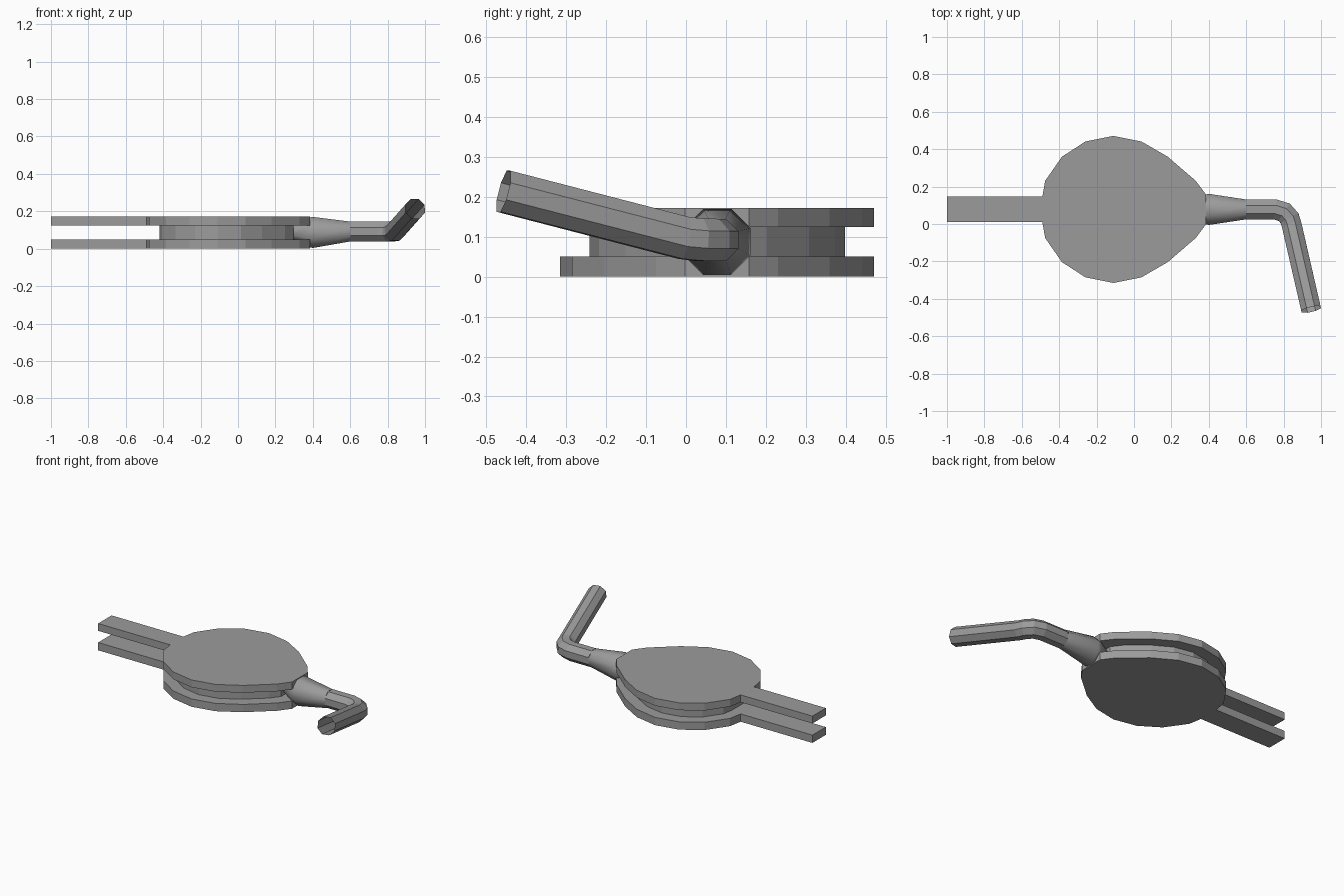
import bpy
import bmesh
import math
from mathutils import Vector

cube = bpy.data.objects.get("Cube")
if cube:
    bpy.data.objects.remove(cube, do_unlink=True)

MID_Y = 0.078

# Single grey material
grey = bpy.data.materials.new("plain grey")
grey.use_nodes = True
color = (0.33, 0.33, 0.33, 1)
grey.diffuse_color = color
grey.node_tree.nodes["Principled BSDF"].inputs["Base Color"].default_value = color


def finish(name, bm, smooth=False):
    bmesh.ops.recalc_face_normals(bm, faces=bm.faces)
    for f in bm.faces:
        f.smooth = smooth
    mesh = bpy.data.meshes.new(name)
    bm.to_mesh(mesh)
    bm.free()
    mesh.materials.append(grey)
    obj = bpy.data.objects.new(name, mesh)
    bpy.context.collection.objects.link(obj)
    return obj


def slab(name, outline, z0, z1):
    """Extrude a flat outline between two heights."""
    bm = bmesh.new()
    face = bm.faces.new([bm.verts.new((x, y, z0)) for x, y in outline])
    ext = bmesh.ops.extrude_face_region(bm, geom=[face])
    verts = [g for g in ext["geom"] if isinstance(g, bmesh.types.BMVert)]
    bmesh.ops.translate(bm, verts=verts, vec=(0, 0, z1 - z0))
    return finish(name, bm)


def loft(name, path, radii, smooth=False):
    """Sweep an eight-sided section along a path, leaving the ends open."""
    pts = [Vector(p) for p in path]
    bm = bmesh.new()
    rings = []
    for i, p in enumerate(pts):
        a = (p - pts[i - 1]).normalized() if i else (pts[1] - p).normalized()
        b = (pts[i + 1] - p).normalized() if i < len(pts) - 1 else a
        t = (a + b).normalized()
        side = t.cross(Vector((0, 0, 1))).normalized()
        up = side.cross(t)
        r = radii[i] / math.cos(math.pi / 8)
        miter = 1 / max(0.5, a.dot(t))
        ring = []
        for k in range(8):
            ang = math.pi / 8 + k * math.pi / 4
            ring.append(bm.verts.new(
                p + side * r * miter * math.cos(ang) + up * r * math.sin(ang)))
        rings.append(ring)
    for r0, r1 in zip(rings, rings[1:]):
        for k in range(8):
            n = (k + 1) % 8
            bm.faces.new((r0[k], r0[n], r1[n], r1[k]))
    return finish(name, bm, smooth)


# Half outline of the rounded body, as distance from the long axis
half = [(-0.49, 0.068), (-0.475, 0.153), (-0.385, 0.282), (-0.26, 0.363),
        (-0.11, 0.393), (0.04, 0.363), (0.18, 0.282), (0.33, 0.153),
        (0.385, 0.08)]


def mirrored(points):
    return ([(x, MID_Y + d) for x, d in points]
            + [(x, MID_Y - d) for x, d in reversed(points)])


# Two matching plates, each with its straight arm
plate = mirrored([(-1.0, 0.068)] + half)
slab("lower_plate", plate, 0.0, 0.05)
slab("upper_plate", plate, 0.125, 0.172)

# Recessed core between the plates
core = mirrored([(x * 0.82 - 0.018, d * 0.815) for x, d in half])
slab("core", core, 0.05, 0.125)

# Tapered neck
loft("neck", [(0.29, MID_Y, 0.088), (0.375, MID_Y, 0.087),
              (0.40, MID_Y, 0.087), (0.60, MID_Y, 0.092)],
     [0.037, 0.078, 0.083, 0.053], smooth=True)

# Bent open tube
loft("bent_tube", [(0.60, MID_Y, 0.092), (0.755, MID_Y, 0.092),
                   (0.803, 0.063, 0.092), (0.832, 0.030, 0.093),
                   (0.843, -0.005, 0.097), (0.947, -0.457, 0.214)],
     [0.053] * 6)
